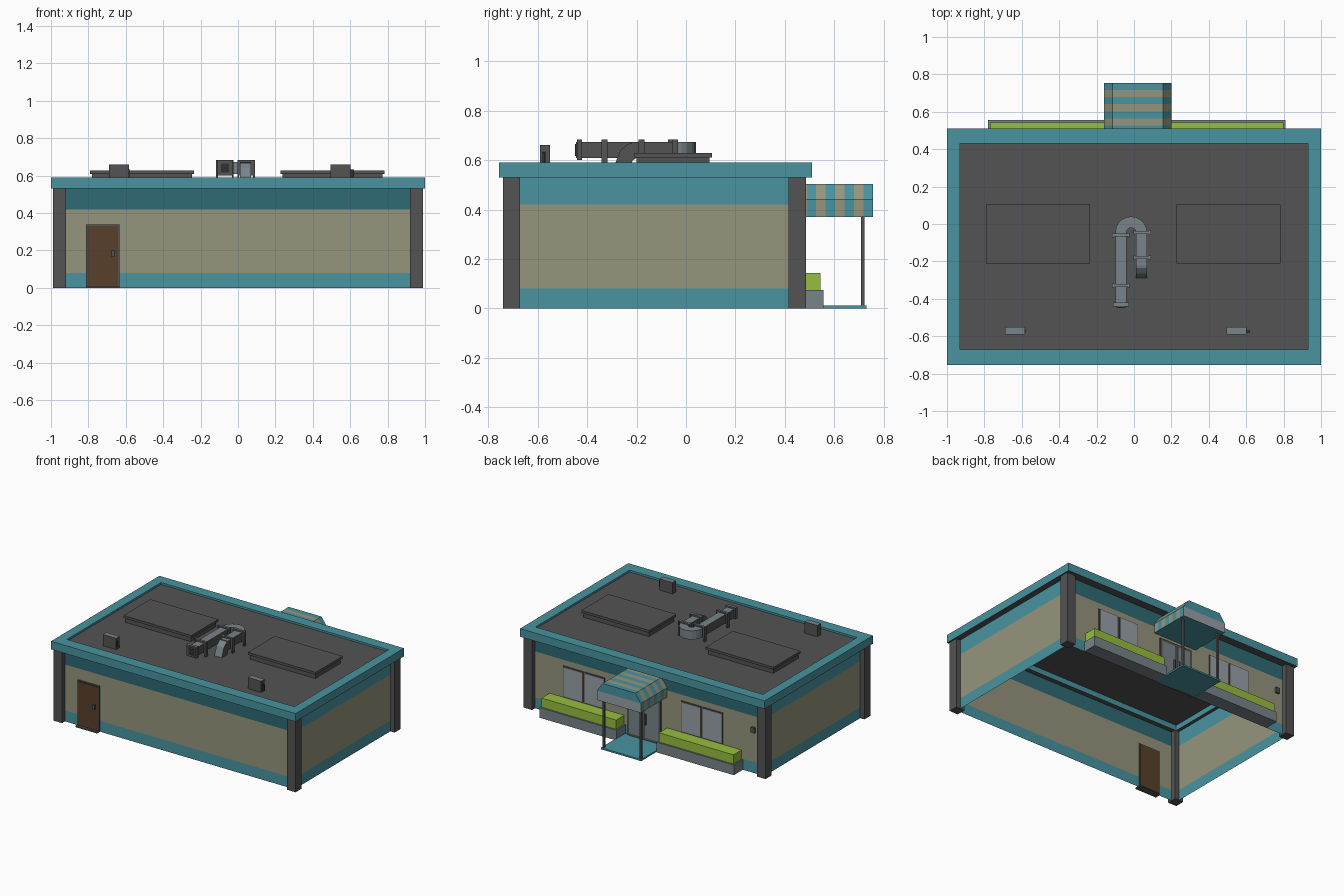
import bpy, bmesh, math

if "Cube" in bpy.data.objects:
    bpy.data.objects.remove(bpy.data.objects["Cube"])


def mat(name, r, g, b):
    lin = [(v / 255 / 12.92) if v < 10 else ((v / 255 + 0.055) / 1.055) ** 2.4 for v in (r, g, b)]
    m = bpy.data.materials.new(name)
    m.diffuse_color = (*lin, 1)
    m.use_nodes = True
    m.node_tree.nodes["Principled BSDF"].inputs["Base Color"].default_value = m.diffuse_color
    return m


TEAL = mat("teal", 72, 148, 160)
DEEP = mat("deep_teal", 46, 106, 116)
KHAKI = mat("khaki", 150, 149, 125)
DARK = mat("dark_grey", 83, 83, 83)
BROWN = mat("brown", 88, 64, 43)
GREEN = mat("hedge_green", 150, 190, 62)
SLATE = mat("slate_grey", 120, 132, 137)
GLASS = mat("pale_glass", 152, 160, 168)
BLACK = mat("near_black", 46, 49, 51)


def make(name, verts, faces, mats, rule=None):
    """Mesh object; rule(face) gives the material index."""
    me = bpy.data.meshes.new(name)
    me.from_pydata(verts, [], faces)
    for m in mats:
        me.materials.append(m)
    bm = bmesh.new()
    bm.from_mesh(me)
    bmesh.ops.remove_doubles(bm, verts=bm.verts, dist=1e-5)
    bmesh.ops.recalc_face_normals(bm, faces=bm.faces)
    bm.normal_update()
    if rule:
        for f in bm.faces:
            f.material_index = rule(f)
    bm.to_mesh(me)
    bm.free()
    ob = bpy.data.objects.new(name, me)
    bpy.context.collection.objects.link(ob)
    return ob


def prism(name, profile, lo, hi, axis, mats, rule=None):
    """Extrude a 2D profile from lo to hi along axis (x: yz, y: xz, z: xy)."""
    put = {"x": lambda a, b, t: (t, a, b), "y": lambda a, b, t: (a, t, b), "z": lambda a, b, t: (a, b, t)}[axis]
    n = len(profile)
    verts = [put(a, b, t) for t in (lo, hi) for a, b in profile]
    faces = [(i, (i + 1) % n, n + (i + 1) % n, n + i) for i in range(n)]
    faces += [tuple(range(n)), tuple(range(n, 2 * n))]
    return make(name, verts, faces, mats, rule)


def box(name, x0, x1, y0, y1, z0, z1, mats, rule=None):
    mats = mats if isinstance(mats, list) else [mats]
    return prism(name, [(x0, y0), (x1, y0), (x1, y1), (x0, y1)], z0, z1, "z", mats, rule)


def rect(x0, x1, y0, y1):
    return [(x0, y0), (x1, y0), (x1, y1), (x0, y1)]


# Banded open wall shell: plinth, field, and frieze (deeper on front and back)
WX, WY0, WY1 = 0.955, -0.705, 0.45
levels = [0, 0.08, 0.42, 0.54]
verts = [(x, y, z) for z in levels for x, y in rect(-WX, WX, WY0, WY1)]
faces = [(4 * k + i, 4 * k + (i + 1) % 4, 4 * k + 4 + (i + 1) % 4, 4 * k + 4 + i)
         for k in range(3) for i in range(4)]


def wall_rule(f):
    z = f.calc_center_median().z
    if z < 0.08:
        return 0
    if z < 0.42:
        return 1
    return 2 if abs(f.normal.y) > 0.5 else 0


make("walls", verts, faces, [TEAL, KHAKI, DEEP], wall_rule)

# Corner columns
for sx in (-1, 1):
    for y in (-0.74, 0.415):
        box("corner_column", *sorted((sx * 0.92, sx * 0.99)), y, y + 0.07, 0, 0.53, DARK)

# Roof trim ring with dark underside, and the roof sheet
outer, inner = rect(-1, 1, -0.755, 0.51), rect(-0.93, 0.93, -0.67, 0.43)
verts = [(x, y, z) for z in (0.53, 0.59) for ring in (outer, inner) for x, y in ring]
faces = []
for i in range(4):
    j = (i + 1) % 4
    faces += [(i, j, 8 + j, 8 + i), (4 + i, 4 + j, 12 + j, 12 + i),
              (8 + i, 8 + j, 12 + j, 12 + i), (i, j, 4 + j, 4 + i)]
make("roof_trim", verts, faces, [TEAL, DARK], lambda f: int(f.normal.z < -0.5))
box("roof_sheet", -0.93, 0.93, -0.67, 0.43, 0.57, 0.576, DARK)

# Raised roof hatches
for x in (-0.79, 0.227):
    box("hatch_base", x + 0.01, x + 0.545, -0.20, 0.095, 0.576, 0.61, DARK)
    box("hatch_lid", x, x + 0.555, -0.21, 0.105, 0.61, 0.628, DARK)

# Small roof vent boxes: grey lids, dark sides
top_rule = lambda f: int(abs(f.normal.z) < 0.5)
for x in (-0.69, 0.495):
    box("roof_vent", x, x + 0.107, -0.59, -0.55, 0.576, 0.66, [SLATE, DARK], top_rule)
    box("vent_slot", x + 0.104, x + 0.109, -0.58, -0.565, 0.59, 0.635, BLACK)
box("vent_knob", 0.605, 0.62, -0.58, -0.57, 0.59, 0.632, BLACK)

# Roof duct: long leg, U bend, short leg with elbow into the roof
CX, CY = -0.015, -0.045
box("duct_long_leg", -0.1, -0.04, -0.445, CY, 0.608, 0.672, [SLATE, DARK], top_rule)
box("duct_short_leg", 0.01, 0.07, -0.22, CY, 0.608, 0.672, [SLATE, DARK], top_rule)
arc = [math.pi * k / 10 for k in range(11)]
bend = [(CX + 0.085 * math.cos(a), CY + 0.085 * math.sin(a)) for a in arc]
bend += [(CX + 0.025 * math.cos(a), CY + 0.025 * math.sin(a)) for a in reversed(arc)]
prism("duct_bend", bend, 0.608, 0.672, "z", [SLATE])
prism("duct_elbow", [(-0.20, 0.672), (-0.235, 0.665), (-0.265, 0.64), (-0.29, 0.576),
                     (-0.225, 0.576), (-0.215, 0.6), (-0.20, 0.608)], 0.01, 0.07, "x",
      [SLATE, DARK], lambda f: int(abs(f.normal.x) > 0.5))
box("duct_mouth", -0.092, -0.048, -0.448, -0.44, 0.616, 0.664, BLACK)
box("duct_mouth_flange", -0.112, -0.028, -0.44, -0.42, 0.6, 0.684, [SLATE, DARK], top_rule)
for cx, y in ((-0.07, -0.06), (-0.07, -0.33), (0.043, -0.045), (0.043, -0.18)):
    box("duct_collar", cx - 0.042, cx + 0.042, y - 0.008, y + 0.008, 0.6, 0.684, [SLATE, DARK], top_rule)
    for s in (-1, 1):
        box("duct_foot", cx + s * 0.042 - 0.005, cx + s * 0.042 + 0.005, y - 0.012, y + 0.012, 0.576, 0.684,
            [SLATE, DARK], top_rule)

# Front service door with frame, handle and step
box("service_door_frame", -0.812, -0.634, WY0 - 0.012, WY0 + 0.006, 0.005, 0.338, DARK)
box("service_door", -0.805, -0.641, WY0 - 0.016, WY0 + 0.01, 0.01, 0.332, BROWN)
box("service_door_handle", -0.675, -0.66, WY0 - 0.03, WY0 - 0.014, 0.165, 0.2, DARK)
box("service_step", -0.812, -0.634, -0.74, WY0, 0, 0.01, DARK)

# Back windows
for x in (0.53, 0.355, -0.435, -0.61):
    box("window_frame", x - 0.007, x + 0.157, WY1 - 0.004, WY1 + 0.006, 0.148, 0.377, DARK)
    box("window_pane", x, x + 0.15, WY1 - 0.006, WY1 + 0.009, 0.155, 0.37, GLASS)

# Planters with hedges
for x0, x1 in ((-0.78, -0.15), (0.18, 0.81)):
    box("planter", x0, x1, WY1, 0.556, 0, 0.075, SLATE)
    box("hedge", x0 + 0.01, x1 - 0.01, WY1, 0.544, 0.07, 0.143, GREEN)

# Entrance doors and wall box
PX = 0.02
box("entrance_frame", PX - 0.135, PX + 0.135, WY1 - 0.006, WY1 + 0.012, 0, 0.345, DARK)
for s in (-1, 1):
    a, b = sorted((PX + s * 0.012, PX + s * 0.12))
    box("entrance_pane", a, b, WY1 - 0.008, WY1 + 0.016, 0.03, 0.325, SLATE)
    box("entrance_handle", PX + s * 0.02 - 0.005, PX + s * 0.02 + 0.005, WY1 + 0.01, WY1 + 0.028, 0.13, 0.21, DARK)
box("wall_box", -0.885, -0.855, WY1, WY1 + 0.015, 0.3, 0.34, DARK)

# Porch floor and posts
box("porch_floor", PX - 0.165, PX + 0.165, WY1, 0.73, 0, 0.012, TEAL)
for s in (-1, 1):
    box("porch_post", PX + s * 0.152 - 0.007, PX + s * 0.152 + 0.007, 0.707, 0.722, 0, 0.38, DARK)

# Striped awning: eight slices of one profile, with a grey and teal front
prof = [(-0.18, 0.37), (-0.18, 0.44), (-0.134, 0.504), (0.134, 0.504), (0.18, 0.44), (0.18, 0.37)]
N, Y1 = 8, 0.755
step = (Y1 - WY1) / N
verts = [(PX + a, Y1 - k * step, z) for k in range(N + 1) for a, z in prof]
faces = [(6 * k + i, 6 * k + (i + 1) % 6, 6 * k + 6 + (i + 1) % 6, 6 * k + 6 + i)
         for k in range(N) for i in range(6)]
faces += [(0, 1, 4, 5), (1, 2, 3, 4)]


def awning_rule(f):
    c = f.calc_center_median()
    if abs(f.normal.y) > 0.5:
        return 2 if c.z < 0.44 else 0
    return 0 if c.z < 0.375 else int((Y1 - c.y) / step) % 2


make("awning", verts, faces, [TEAL, KHAKI, GLASS], awning_rule)
